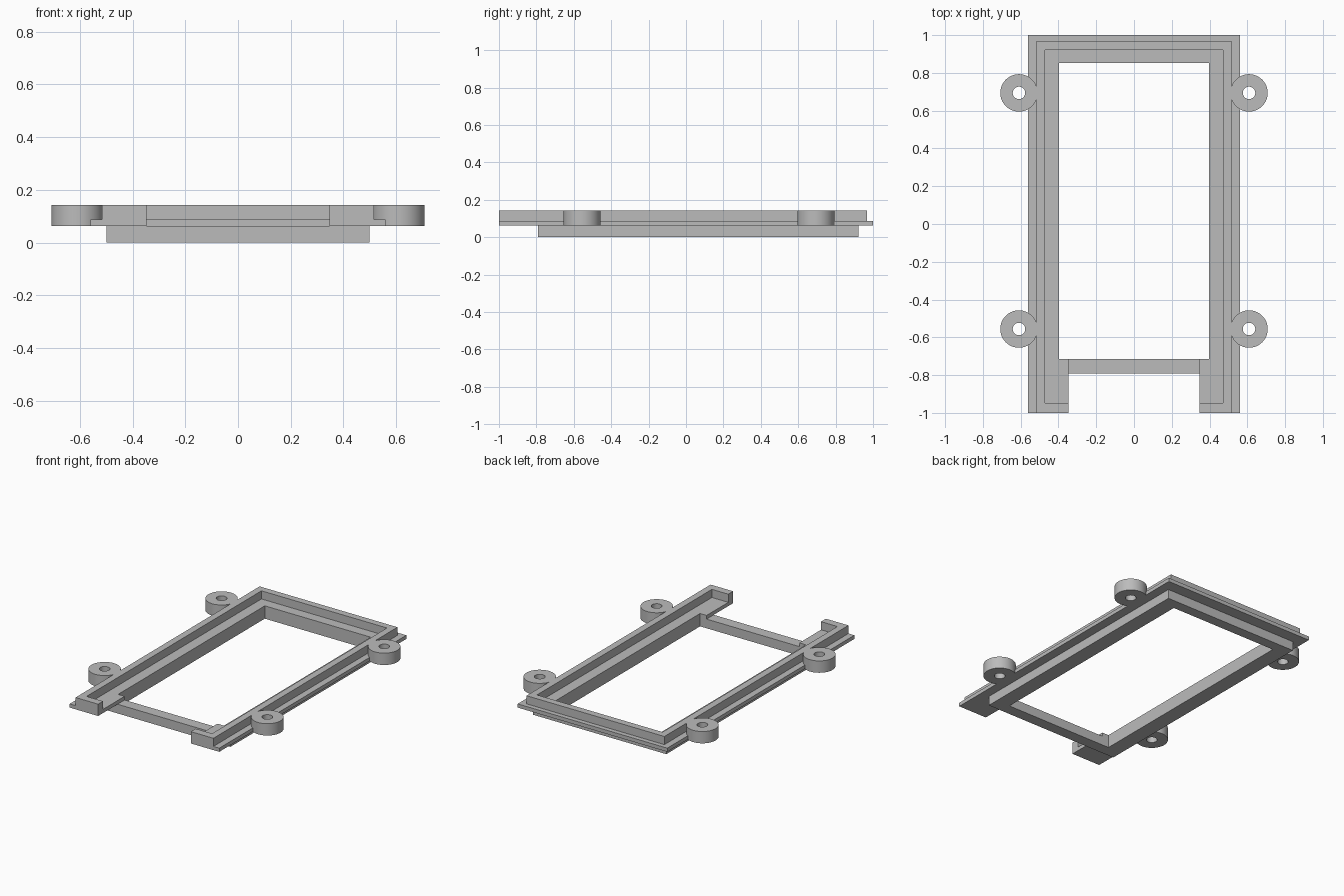
import bpy
import bmesh
from math import cos, sin, tau, radians

cube = bpy.data.objects.get("Cube")
if cube:
    bpy.data.objects.remove(cube, do_unlink=True)

# One plain grey for the whole bezel
grey = bpy.data.materials.new("plain grey")
grey.use_nodes = True
colour = (0.5, 0.5, 0.5, 1)
grey.diffuse_color = colour
grey.node_tree.nodes["Principled BSDF"].inputs["Base Color"].default_value = colour


def mirrored(half):
    """Close a right-hand outline with its mirror image across x = 0."""
    return half + [(-x, y) for x, y in reversed(half)]


def circle(cx, cy, r, sides=64):
    return [(cx + r * cos(tau * i / sides), cy + r * sin(tau * i / sides))
            for i in range(sides)]


def plate(name, loops, z0, z1):
    """Extrude a flat outline, with optional hole loops, from z0 to z1."""
    bm = bmesh.new()
    for loop in loops:
        verts = [bm.verts.new((x, y, z0)) for x, y in loop]
        for a, b in zip(verts, verts[1:] + verts[:1]):
            bm.edges.new((a, b))
    bmesh.ops.triangle_fill(bm, edges=bm.edges[:], use_beauty=True)
    result = bmesh.ops.extrude_face_region(bm, geom=bm.faces[:],
                                           use_keep_orig=True)
    for item in result["geom"]:
        if isinstance(item, bmesh.types.BMVert):
            item.co.z = z1
    bmesh.ops.recalc_face_normals(bm, faces=bm.faces[:])
    bmesh.ops.dissolve_limit(bm, angle_limit=radians(1),
                             verts=bm.verts[:], edges=bm.edges[:])
    mesh = bpy.data.meshes.new(name)
    bm.to_mesh(mesh)
    bm.free()
    mesh.materials.append(grey)
    obj = bpy.data.objects.new(name, mesh)
    bpy.context.collection.objects.link(obj)
    return obj


BASE, LEDGE, TOP = 0.062, 0.087, 0.142
INNER_X, INNER_BACK, INNER_FRONT = 0.396, 0.852, -0.716
GAP = 0.347

# Lower closed frame, including the front cross bar
plate("lower_frame", [
    mirrored([(0.498, -0.792), (0.498, 0.922)]),
    mirrored([(INNER_X, INNER_FRONT), (INNER_X, INNER_BACK)]),
], 0, BASE)

# Wide flange, open at the front
plate("flange", [mirrored([
    (INNER_X, INNER_BACK), (INNER_X, INNER_FRONT), (GAP, INNER_FRONT),
    (GAP, -1), (0.56, -1), (0.56, 1)])], BASE, LEDGE)

# Raised rim with short returns at the front
plate("raised_rim", [mirrored([
    (0.47, 0.922), (0.47, -0.948), (GAP, -0.948),
    (GAP, -1), (0.516, -1), (0.516, 0.968)])], LEDGE, TOP)

# Screw bosses along both sides
for side, sx in (("left", 1), ("right", -1)):
    for end, y in (("back", 0.694), ("front", -0.556)):
        boss = plate(f"screw_boss_{end}_{side}",
                     [circle(sx * 0.609, y, 0.099),
                      circle(sx * 0.609, y, 0.033)], BASE, TOP)
        bpy.ops.object.select_all(action="DESELECT")
        boss.select_set(True)
        bpy.context.view_layer.objects.active = boss
        bpy.ops.object.shade_smooth_by_angle(angle=radians(30))
